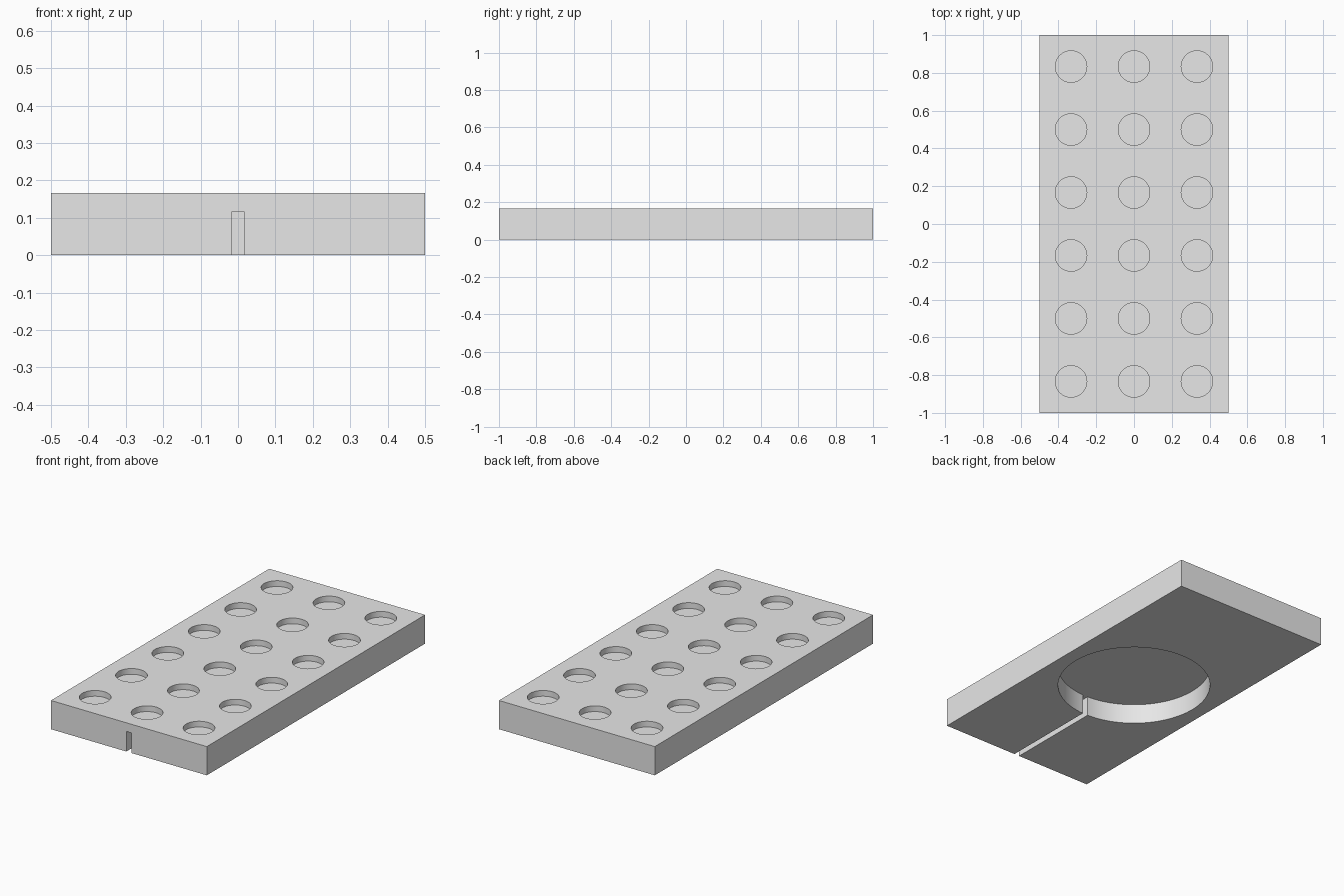
import bpy, bmesh, math
from mathutils import Matrix, Vector

if "Cube" in bpy.data.objects:
    bpy.data.objects.remove(bpy.data.objects["Cube"])

U = 1 / 60                      # design unit: plate is 60 x 120 x 10
W, L, H = 60 * U, 120 * U, 10 * U

grey = bpy.data.materials.new("light_grey")
grey.diffuse_color = (0.8, 0.8, 0.8, 1)
grey.use_nodes = True
grey.node_tree.nodes["Principled BSDF"].inputs["Base Color"].default_value = grey.diffuse_color


def make_object(name, bm):
    bmesh.ops.recalc_face_normals(bm, faces=bm.faces)
    mesh = bpy.data.meshes.new(name)
    bm.to_mesh(mesh)
    bm.free()
    mesh.materials.append(grey)
    obj = bpy.data.objects.new(name, mesh)
    bpy.context.collection.objects.link(obj)
    return obj


# Rectangular plate
bm = bmesh.new()
bmesh.ops.create_cube(bm, size=1, matrix=Matrix.Translation((0, 0, H / 2)) @ Matrix.Diagonal((W, L, H, 1)))
plate = make_object("plate", bm)

# Grid of shallow round recesses in the top
bm = bmesh.new()
depth, over = 2 * U, 0.02
for i in range(3):
    for j in range(6):
        centre = Vector(((i - 1) * 20 * U, (j - 2.5) * 20 * U, H - depth + (depth + over) / 2))
        bmesh.ops.create_cone(bm, cap_ends=True, segments=64, radius1=5 * U, radius2=5 * U,
                              depth=depth + over, matrix=Matrix.Translation(centre))
recesses = make_object("recess_cutter", bm)

# Keyhole-shaped underside cut: round pocket plus a slot out through the front
bm = bmesh.new()
R, half, steps = 25 * U, U, 96
a0 = math.asin(half / R)
outline = [(-half, -L / 2 - 0.05), (half, -L / 2 - 0.05)]
for k in range(steps + 1):
    a = -math.pi / 2 + a0 + (2 * math.pi - 2 * a0) * k / steps
    outline.append((R * math.cos(a), R * math.sin(a)))
face = bm.faces.new([bm.verts.new((x, y, -0.02)) for x, y in outline])
ext = bmesh.ops.extrude_face_region(bm, geom=[face])
top = [v for v in ext["geom"] if isinstance(v, bmesh.types.BMVert)]
bmesh.ops.translate(bm, verts=top, vec=(0, 0, 7 * U + 0.02))
pocket = make_object("pocket_cutter", bm)

# Cut the plate, bake the result and drop the cutters
for cutter in (recesses, pocket):
    cutter.hide_render = True
    mod = plate.modifiers.new(cutter.name, 'BOOLEAN')
    mod.operation = 'DIFFERENCE'
    mod.solver = 'EXACT'
    mod.object = cutter
deps = bpy.context.evaluated_depsgraph_get()
baked = bpy.data.meshes.new_from_object(plate.evaluated_get(deps))
plate.modifiers.clear()
plate.data = baked
for cutter in (recesses, pocket):
    bpy.data.objects.remove(cutter)

# Smooth round walls, crisp edges
bpy.ops.object.select_all(action='DESELECT')
plate.select_set(True)
bpy.context.view_layer.objects.active = plate
bpy.ops.object.shade_smooth_by_angle(angle=math.radians(30))
